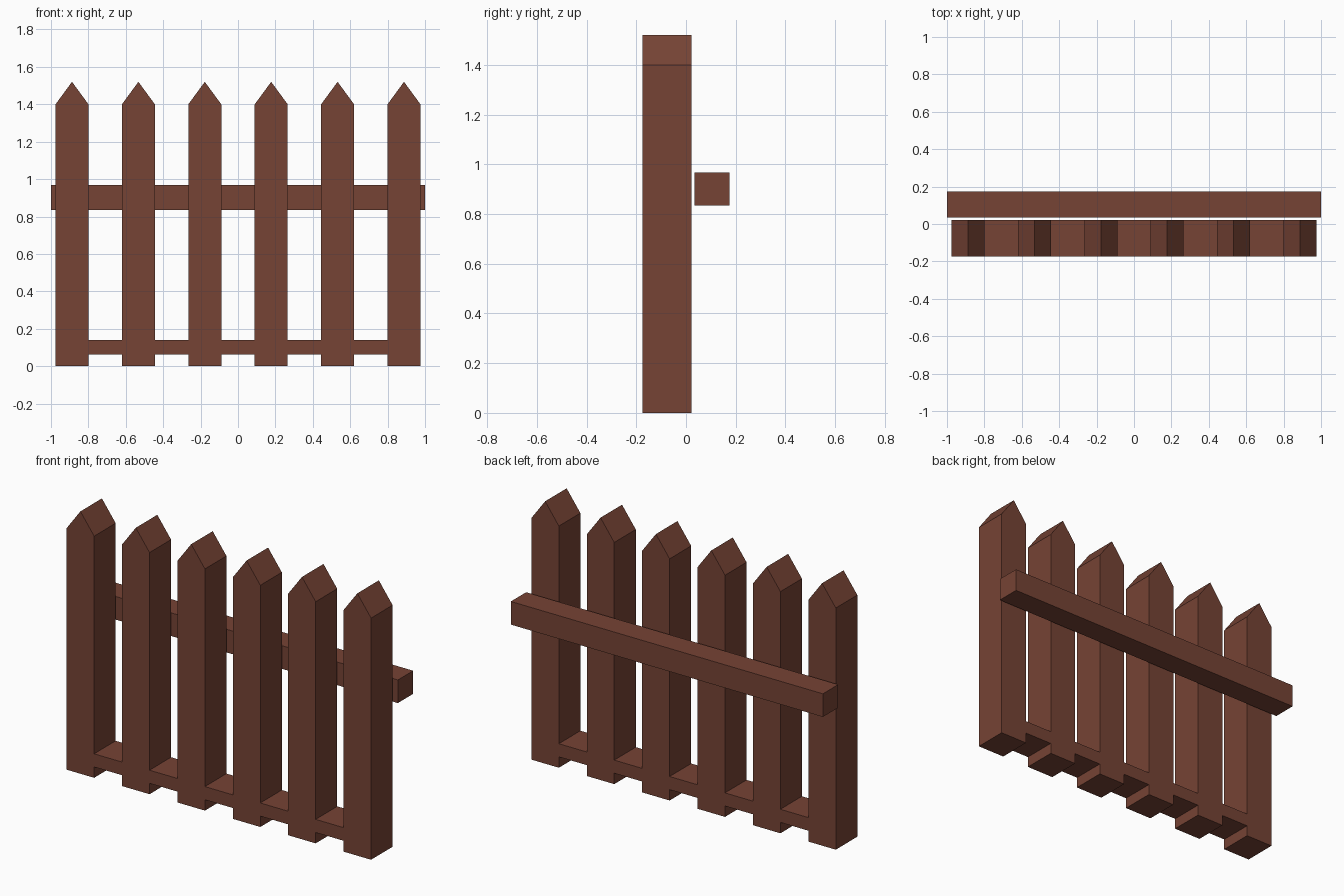
import bpy, bmesh
from mathutils import Vector

if "Cube" in bpy.data.objects:
    bpy.data.objects.remove(bpy.data.objects["Cube"])

wood = bpy.data.materials.new("brown_wood")
wood.diffuse_color = (0.18, 0.056, 0.035, 1)
wood.use_nodes = True
wood.node_tree.nodes["Principled BSDF"].inputs["Base Color"].default_value = wood.diffuse_color


def extrude_profile(name, outline, y0, y1):
    """Solid from an x/z outline, extruded from y0 to y1."""
    bm = bmesh.new()
    face = bm.faces.new([bm.verts.new((x, y0, z)) for x, z in outline])
    ext = bmesh.ops.extrude_face_region(bm, geom=[face], use_keep_orig=True)
    verts = [g for g in ext["geom"] if isinstance(g, bmesh.types.BMVert)]
    bmesh.ops.translate(bm, verts=verts, vec=Vector((0, y1 - y0, 0)))
    bmesh.ops.recalc_face_normals(bm, faces=bm.faces)
    mesh = bpy.data.meshes.new(name)
    bm.to_mesh(mesh)
    bm.free()
    mesh.materials.append(wood)
    obj = bpy.data.objects.new(name, mesh)
    bpy.context.collection.objects.link(obj)
    return obj


# Pointed pickets, joined flush by short bridges near the ground
COUNT, PITCH, HALF = 6, 0.355, 0.088
SHOULDER, PEAK = 1.40, 1.52
BRIDGE_LOW, BRIDGE_TOP = 0.063, 0.139
centres = [(i - (COUNT - 1) / 2) * PITCH for i in range(COUNT)]

upper, lower = [], []
for i, x in enumerate(centres):
    left, right = x - HALF, x + HALF
    if i > 0:
        upper.append((left, BRIDGE_TOP))
        lower.append((left, BRIDGE_LOW))
    upper += [(left, SHOULDER), (x, PEAK), (right, SHOULDER)]
    lower += [(left, 0), (right, 0)]
    if i < COUNT - 1:
        upper.append((right, BRIDGE_TOP))
        lower.append((right, BRIDGE_LOW))
extrude_profile("pickets", upper + lower[::-1], -0.175, 0.022)

# Horizontal rail behind the pickets
extrude_profile("back_rail", [(-1, 0.834), (1, 0.834), (1, 0.968), (-1, 0.968)], 0.035, 0.175)
